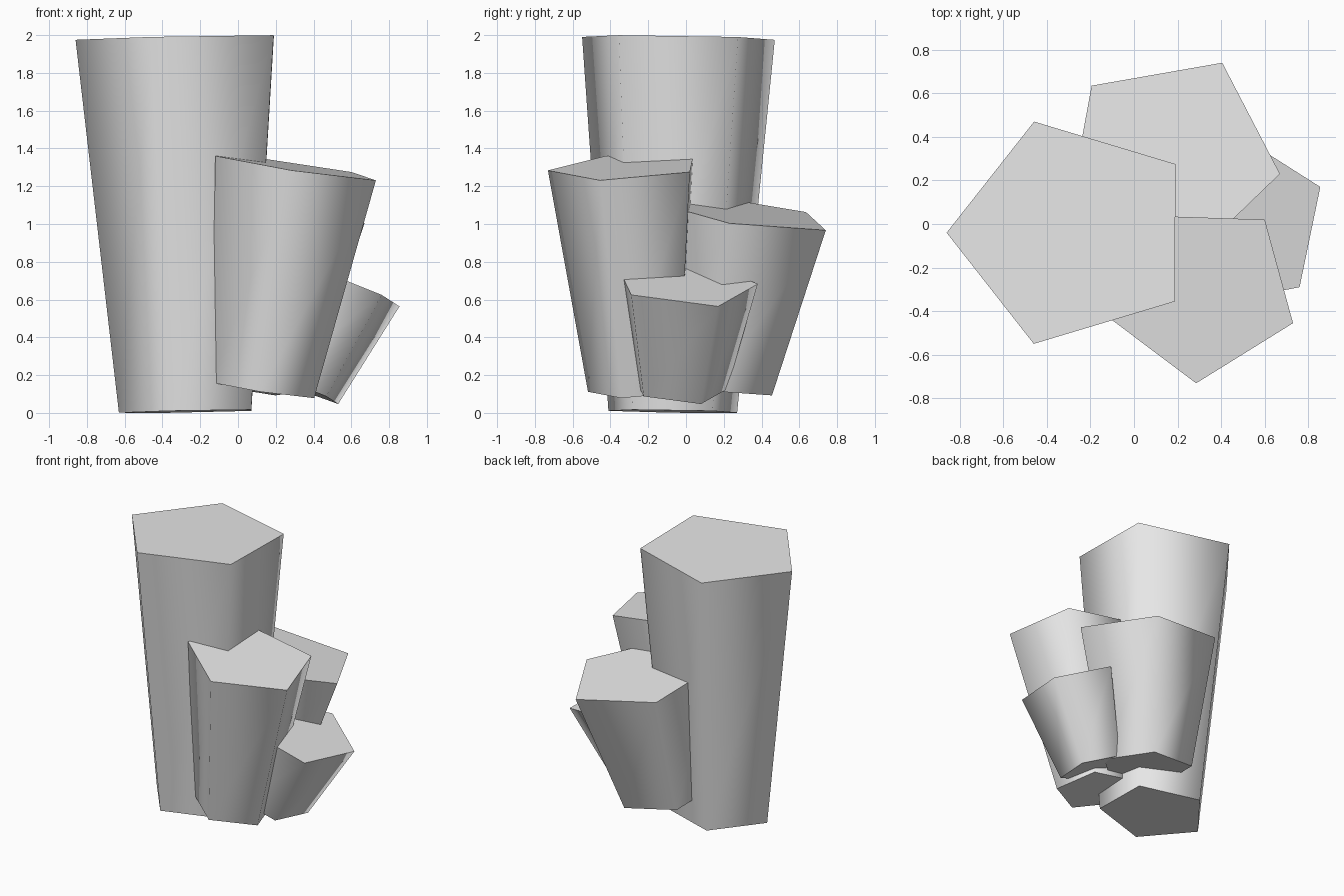
import bpy
import bmesh
import math
from mathutils import Vector

cube = bpy.data.objects.get("Cube")
if cube:
    bpy.data.objects.remove(cube, do_unlink=True)

# One plain grey stone colour
grey = bpy.data.materials.new("stone_grey")
grey.use_nodes = True
colour = (0.8, 0.8, 0.8, 1.0)
grey.diffuse_color = colour
grey.node_tree.nodes["Principled BSDF"].inputs["Base Color"].default_value = colour

SIDES = 5
STEP = 2 * math.cos(2 * math.pi / SIDES)


def crystal(name, base, top, corner_a, corner_b, taper):
    """Leaning five-sided column, widening upward, with caps square to its axis.

    corner_a and corner_b are the plan offsets of two neighbouring top corners.
    """
    base, top = Vector(base), Vector(top)
    axis = top - base

    # Remaining corners follow from the two given ones
    plan = [Vector(corner_a), Vector(corner_b)]
    while len(plan) < SIDES:
        plan.append(STEP * plan[-1] - plan[-2])
    ring = [Vector((p.x, p.y, -(axis.x * p.x + axis.y * p.y) / axis.z)) for p in plan]

    bm = bmesh.new()
    lower = [bm.verts.new(base + p * taper) for p in ring]
    upper = [bm.verts.new(top + p) for p in ring]

    # Flat caps and smooth sides meeting at sharp rims
    caps = [bm.faces.new(lower[::-1]), bm.faces.new(upper)]
    for i in range(SIDES):
        j = (i + 1) % SIDES
        side = bm.faces.new((lower[i], lower[j], upper[j], upper[i]))
        side.smooth = True
    for cap in caps:
        for edge in cap.edges:
            edge.smooth = False

    mesh = bpy.data.meshes.new(name)
    bm.to_mesh(mesh)
    bm.free()
    mesh.materials.append(grey)
    obj = bpy.data.objects.new(name, mesh)
    bpy.context.collection.objects.link(obj)
    return obj


# Tall column, then three shorter ones leaning away from it
crystal("tall_crystal", (-0.243, -0.07, 0.008), (-0.28, -0.04, 1.986),
        (-0.58, 0), (-0.18, -0.51), 0.668)
crystal("front_crystal", (0.137, -0.25, 0.123), (0.314, -0.311, 1.301),
        (0.416, -0.144), (0.286, 0.331), 0.64)
crystal("back_crystal", (0.04, 0.166, 0.155), (0.163, 0.295, 1.063),
        (0.507, -0.065), (0.242, 0.445), 0.65)
crystal("small_crystal", (0.327, -0.04, 0.133), (0.547, -0.011, 0.694),
        (0.213, -0.279), (0.308, 0.181), 0.66)
